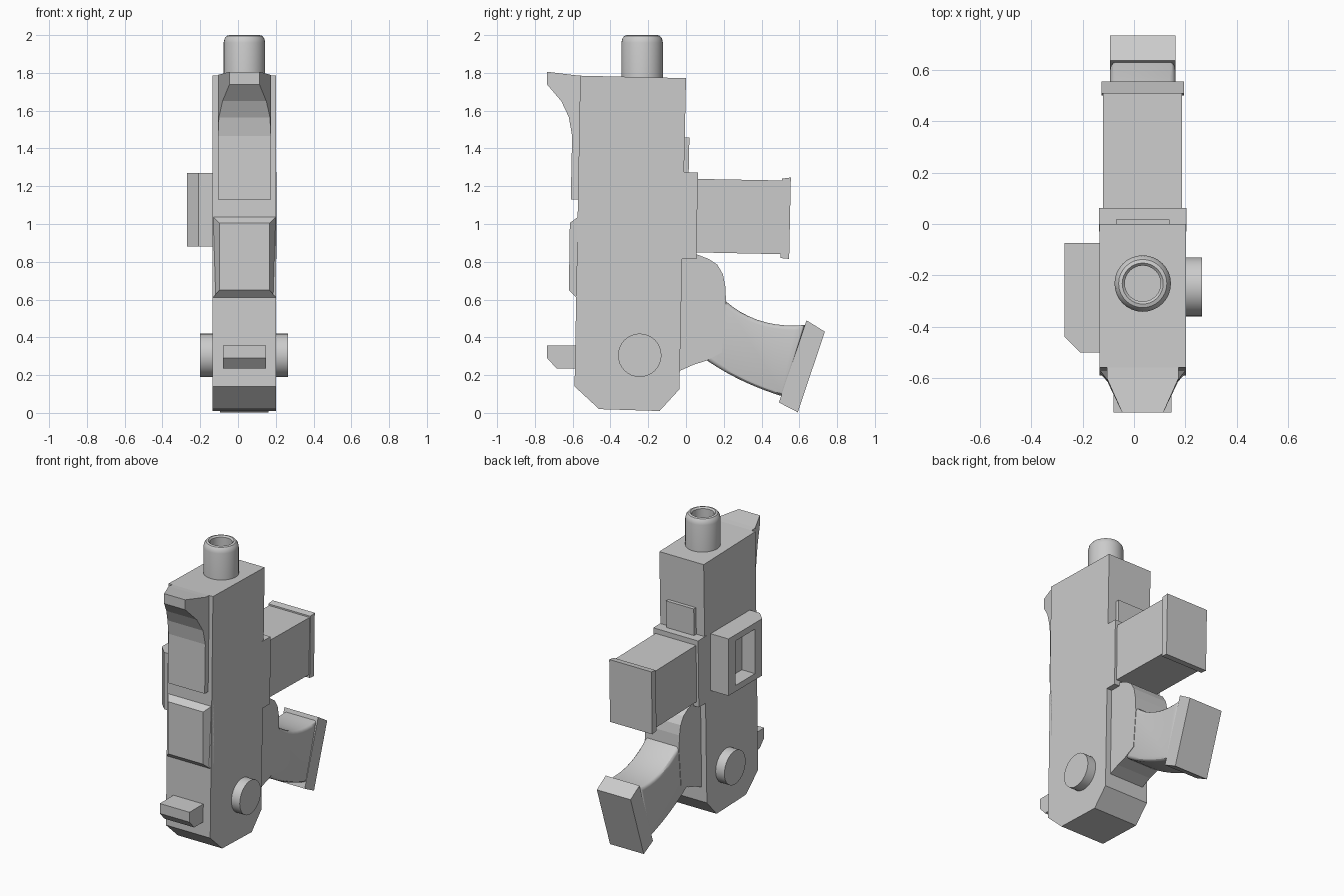
import bpy, bmesh, math
from mathutils import Matrix, Vector

if "Cube" in bpy.data.objects:
    bpy.data.objects.remove(bpy.data.objects["Cube"])

CX = 0.034  # centre plane of the body


def finish(bm, name, smooth=None):
    bmesh.ops.recalc_face_normals(bm, faces=bm.faces)
    mesh = bpy.data.meshes.new(name)
    bm.to_mesh(mesh)
    bm.free()
    ob = bpy.data.objects.new(name, mesh)
    bpy.context.collection.objects.link(ob)
    if smooth:
        bpy.ops.object.select_all(action='DESELECT')
        ob.select_set(True)
        bpy.context.view_layer.objects.active = ob
        bpy.ops.object.shade_smooth_by_angle(angle=math.radians(smooth))
    return ob


def extrude(pts, vec):
    bm = bmesh.new()
    face = bm.faces.new([bm.verts.new(p) for p in pts])
    new = bmesh.ops.extrude_face_region(bm, geom=[face], use_keep_orig=True)["geom"]
    bmesh.ops.translate(bm, verts=[v for v in new if isinstance(v, bmesh.types.BMVert)], vec=vec)
    return bm


def side_prism(pts, half, cx=CX):
    """Side profile (y, z) extruded across x."""
    return extrude([(cx - half, y, z) for y, z in pts], (2 * half, 0, 0))


def quad(a, b, c, n=10):
    a, b, c = Vector(a), Vector(b), Vector(c)
    ts = [i / n for i in range(n + 1)]
    return [tuple(a * (1 - t) ** 2 + b * 2 * t * (1 - t) + c * t * t) for t in ts]


# Main body
finish(side_prism([(-0.56, 1.785), (0.0, 1.772), (-0.035, 0.125), (-0.14, 0.01),
                   (-0.46, 0.02), (-0.59, 0.14)], 0.168), "body")

# Front sight: thin plate flaring into a hook that narrows forward
bm = side_prism([(-0.55, 1.784), (-0.6, 1.789), (-0.735, 1.806), (-0.735, 1.738), (-0.66, 1.65),
                 (-0.62, 1.565), (-0.603, 1.465), (-0.61, 1.13), (-0.55, 1.13)], 0.14)
for v in bm.verts:
    t = max(0, (-0.61 - v.co.y) / 0.125)
    v.co.x = CX + (v.co.x - CX) * (1 - 0.43 * t)
finish(bm, "front_sight")

# Bevelled front panel
bm = side_prism([(-0.55, 1.04), (-0.569, 1.04), (-0.615, 1.005), (-0.62, 0.65),
                 (-0.58, 0.61), (-0.55, 0.61)], 0.168)
for v in bm.verts:
    if v.co.y < -0.6:
        v.co.x = CX + (v.co.x - CX) * 0.79
finish(bm, "front_panel")

# Front catch
finish(side_prism([(-0.57, 0.358), (-0.735, 0.358), (-0.735, 0.29), (-0.685, 0.235),
                   (-0.57, 0.235)], 0.113), "front_catch")

# Side window housing with chamfered edge and recess
bm = extrude([(x, y, 0.88) for x, y in [(-0.12, -0.075), (-0.27, -0.075), (-0.27, -0.44),
                                        (-0.21, -0.5), (-0.12, -0.5)]], (0, 0, 0.39))
bmesh.ops.recalc_face_normals(bm, faces=bm.faces)
face = min(bm.faces, key=lambda f: f.calc_center_median().x)
bmesh.ops.inset_region(bm, faces=[face], thickness=0.06)
mid = face.calc_center_median()
for v in face.verts:
    v.co.y = mid.y + (v.co.y - mid.y) * 0.75
for e in bmesh.ops.extrude_face_region(bm, geom=[face])["geom"]:
    if isinstance(e, bmesh.types.BMVert):
        e.co.x += 0.1
if face.is_valid:
    bmesh.ops.delete(bm, geom=[face], context='FACES_ONLY')
finish(bm, "side_window")

# Rear block, its mounting flange, end cap and upper tab
finish(side_prism([(-0.03, 1.275), (0.063, 1.273), (0.055, 0.815), (-0.03, 0.815)], 0.17), "block_flange")
finish(side_prism([(0.04, 1.239), (0.52, 1.23), (0.515, 0.84), (0.04, 0.85)], 0.154), "rear_block")
finish(side_prism([(0.508, 1.24), (0.555, 1.246), (0.546, 0.815), (0.5, 0.82)], 0.16), "block_end_cap")
finish(side_prism([(-0.03, 1.458), (0.018, 1.458), (0.014, 1.26), (-0.03, 1.26)], 0.105), "rear_tab")

# Grip mount
finish(side_prism([(-0.06, 0.82), (0.0, 0.835), (0.06, 0.838), (0.12, 0.815), (0.165, 0.785),
                   (0.195, 0.735), (0.208, 0.67), (0.213, 0.57), (0.19, 0.32), (0.11, 0.277),
                   (0.04, 0.255), (-0.035, 0.222), (-0.06, 0.22)], 0.13), "grip_mount")

# Curved handle with softened edges
outline = quad((0.17, 0.63), (0.35, 0.44), (0.63, 0.465)) + quad((0.52, 0.085), (0.27, 0.16), (0.08, 0.3))
bm = side_prism(outline, 0.127)
rim = [e for e in bm.edges if abs(e.verts[0].co.x - e.verts[1].co.x) < 1e-5]
bmesh.ops.bevel(bm, geom=rim, offset=0.022, segments=3, profile=0.5, affect='EDGES')
finish(bm, "handle", smooth=30)

# Handle butt plate
finish(side_prism([(0.638, 0.49), (0.735, 0.43), (0.592, 0.003), (0.492, 0.055)], 0.128), "handle_butt")

# Side pin through the body
bm = bmesh.new()
bmesh.ops.create_cone(bm, cap_ends=True, segments=32, radius1=0.115, radius2=0.115, depth=0.465,
                      matrix=Matrix.Translation((0.0325, -0.245, 0.305)) @ Matrix.Rotation(math.pi / 2, 4, 'Y'))
finish(bm, "side_pin", smooth=35)

# Hollow barrel with rounded lip
bm = bmesh.new()
prof = [(0.11, 1.7), (0.11, 1.96), (0.105, 1.982), (0.094, 1.996), (0.08, 2.0), (0.07, 1.99),
        (0.07, 1.8), (0, 1.8)]
verts = [bm.verts.new((CX + r, -0.232, z)) for r, z in prof]
edges = [bm.edges.new(p) for p in zip(verts, verts[1:])]
bmesh.ops.spin(bm, geom=verts + edges, cent=(CX, -0.232, 0), axis=(0, 0, 1),
               angle=2 * math.pi, steps=32)
bmesh.ops.remove_doubles(bm, verts=bm.verts, dist=1e-4)
finish(bm, "barrel", smooth=35)
